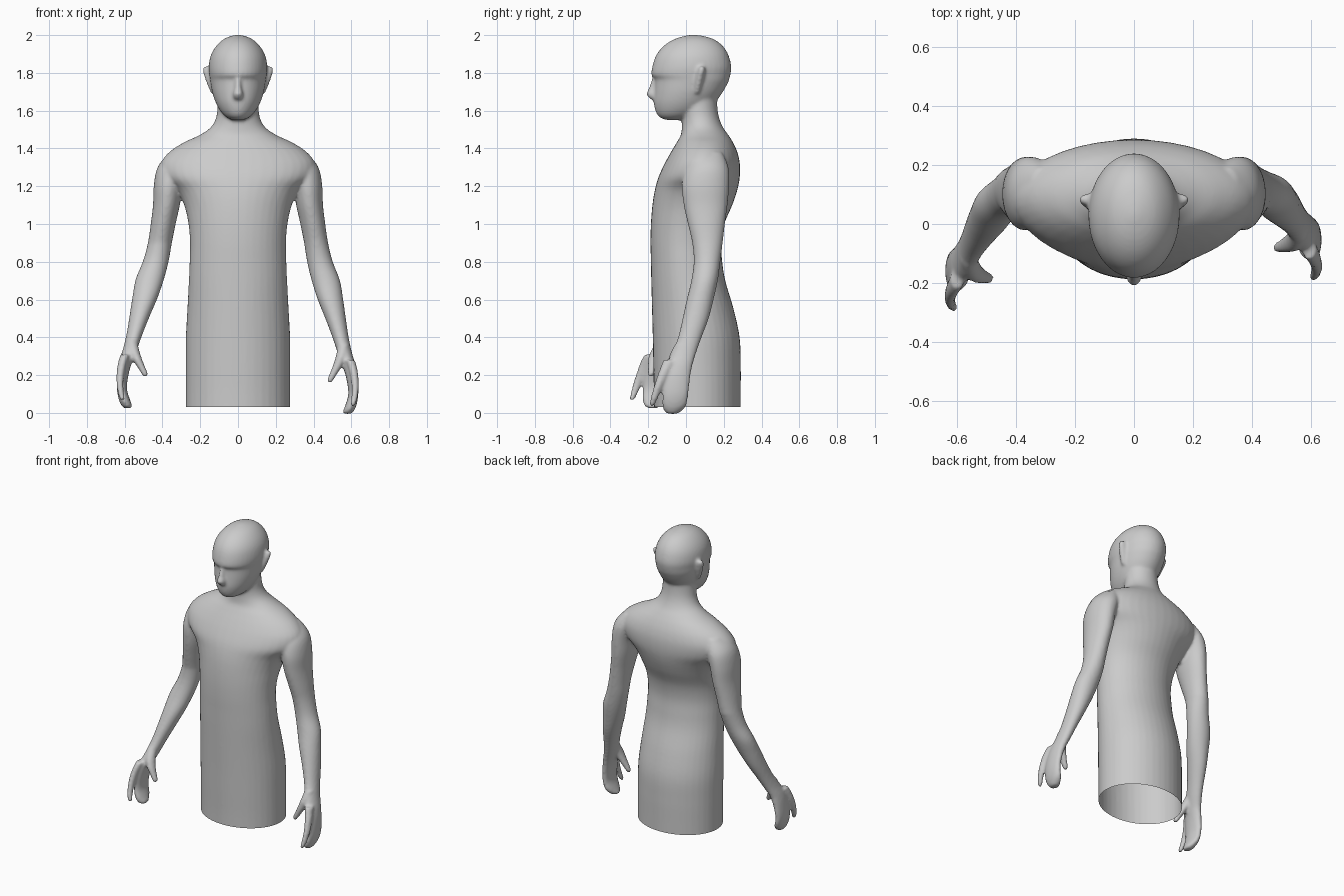
import bpy, bmesh, math

SIDES = 40
bm = bmesh.new()


def spline(rows, steps=5):
    """Catmull-Rom interpolation through rows of numbers."""
    out = []
    for i in range(len(rows) - 1):
        a, b, c, d = (rows[max(i - 1, 0)], rows[i], rows[i + 1],
                      rows[min(i + 2, len(rows) - 1)])
        for s in range(steps):
            t = s / steps
            out.append([0.5 * (2 * q + (r - p) * t + (2 * p - 5 * q + 4 * r - w) * t * t
                               + (3 * q - p - 3 * r + w) * t ** 3)
                        for p, q, r, w in zip(a, b, c, d)])
    out.append(list(rows[-1]))
    return out


def loft(rows, pose=lambda x, y, z: (x, y, z)):
    """Closed loft through horizontal ovals given as (z, x0, x1, y0, y1)."""
    rings = []
    for z, x0, x1, y0, y1 in spline(rows):
        ring = []
        for k in range(SIDES):
            a = 2 * math.pi * k / SIDES
            x = (x0 + x1) / 2 + (x1 - x0) / 2 * math.cos(a)
            y = (y0 + y1) / 2 + (y1 - y0) / 2 * math.sin(a)
            ring.append(bm.verts.new(pose(x, y, z)))
        rings.append(ring)
    faces = [bm.faces.new((p[k], p[(k + 1) % SIDES], q[(k + 1) % SIDES], q[k]))
             for p, q in zip(rings, rings[1:]) for k in range(SIDES)]
    faces += [bm.faces.new(rings[0]), bm.faces.new(rings[-1])]
    bmesh.ops.recalc_face_normals(bm, faces=faces)


def centred(rows):
    return [(z, -w, w, y0, y1) for z, w, y0, y1 in rows]


def left_pose(x, y, z):
    """Mirrored arm with the forearm swung further forward."""
    t = min(max((0.9 - z) / 0.65, 0), 1)
    return -x - 0.004 * t, y - 0.105 * t, z + 0.03 * t


# torso, shoulders and neck: z, half width, front, back
loft(centred([
    (-0.06, .277, -.17, .29), (.1, .277, -.17, .29), (.25, .277, -.173, .29),
    (.4, .276, -.176, .284), (.55, .268, -.18, .252), (.7, .260, -.184, .208),
    (.8, .256, -.186, .192), (.9, .254, -.188, .186), (1.0, .262, -.186, .203),
    (1.1, .285, -.178, .245), (1.18, .325, -.165, .272), (1.25, .395, -.145, .285),
    (1.32, .408, -.113, .285), (1.38, .365, -.08, .272), (1.43, .29, -.05, .25),
    (1.47, .205, -.028, .225), (1.51, .146, -.022, .197), (1.56, .117, -.022, .176),
    (1.62, .108, -.03, .166), (1.70, .105, -.03, .165)]))

# head: z, half width, front, back
loft(centred([
    (1.55, .03, -.10, .0), (1.562, .055, -.135, .03), (1.58, .078, -.153, .07),
    (1.61, .101, -.165, .12), (1.65, .121, -.171, .16), (1.70, .137, -.169, .196),
    (1.75, .146, -.166, .223), (1.77, .149, -.168, .23), (1.79, .152, -.183, .235),
    (1.83, .155, -.179, .24), (1.88, .148, -.164, .230), (1.92, .131, -.140, .212),
    (1.955, .104, -.103, .182), (1.98, .073, -.058, .143), (1.995, .037, -.01, .093),
    (2.002, .004, .03, .042)]))

# nose: z, half width, front, back
loft(centred([
    (1.655, .012, -.178, -.14), (1.668, .026, -.197, -.13), (1.69, .028, -.210, -.13),
    (1.72, .020, -.197, -.13), (1.78, .014, -.178, -.13)]))

ear = [(1.69, .118, .142, .045, .070), (1.73, .12, .160, .045, .082),
       (1.78, .12, .178, .052, .096), (1.815, .12, .188, .062, .102),
       (1.835, .135, .184, .072, .098)]

# arm from shoulder to joined fingers
arm = [(1.38, .27, .355, .05, .19), (1.33, .25, .407, .015, .215),
       (1.28, .265, .433, -.01, .228), (1.2, .29, .446, -.022, .228),
       (1.1, .308, .45, -.012, .22), (1.0, .33, .462, .01, .206),
       (.9, .35, .477, .033, .194), (.8, .366, .502, .041, .182),
       (.7, .39, .54, .028, .168), (.6, .422, .557, .004, .146),
       (.5, .462, .571, -.018, .12), (.4, .50, .586, -.042, .083),
       (.32, .527, .603, -.075, .055), (.25, .553, .623, -.10, .034),
       (.18, .574, .634, -.118, .022), (.1, .584, .637, -.124, .013),
       (.04, .568, .627, -.126, .002), (.005, .555, .610, -.112, -.03),
       (-.005, .565, .598, -.09, -.05)]
thumb = [(.36, .53, .59, -.06, .01), (.30, .518, .575, -.09, -.015),
         (.25, .502, .553, -.097, -.035), (.205, .484, .524, -.098, -.052),
         (.175, .472, .506, -.097, -.062), (.16, .478, .494, -.09, -.07)]
index_finger = [(.28, .57, .62, -.12, -.05), (.21, .592, .636, -.147, -.09),
                (.14, .602, .640, -.170, -.122), (.08, .60, .633, -.187, -.148),
                (.045, .595, .622, -.193, -.165), (.035, .602, .614, -.186, -.174)]

loft(ear)
loft(ear, lambda x, y, z: (-x, y, z))
for part in (arm, thumb, index_finger):
    loft(part)
    loft(part, left_pose)

# fuse all parts into one smooth skin
source = bpy.data.meshes.new("parts")
bm.to_mesh(source)
bm.free()
body = bpy.data.objects.new("upper_body", source)
bpy.context.collection.objects.link(body)
remesh = body.modifiers.new("fuse", 'REMESH')
remesh.mode = 'VOXEL'
remesh.voxel_size = 0.009
soften = body.modifiers.new("soften", 'SMOOTH')
soften.factor = 0.5
soften.iterations = 6
skin = bpy.data.meshes.new_from_object(
    body.evaluated_get(bpy.context.evaluated_depsgraph_get()))
body.modifiers.clear()

# cut the waist open
bm = bmesh.new()
bm.from_mesh(skin)
waist = [f for f in bm.faces if abs(f.calc_center_median().x) < 0.4]
geom = waist + list({e for f in waist for e in f.edges}) + list({v for f in waist for v in f.verts})
bmesh.ops.bisect_plane(bm, geom=geom, plane_co=(0, 0, 0.03), plane_no=(0, 0, 1))
below = [f for f in bm.faces
         if f.calc_center_median().z < 0.03 and abs(f.calc_center_median().x) < 0.4]
bmesh.ops.delete(bm, geom=below, context='FACES')
for f in bm.faces:
    f.smooth = True
bm.to_mesh(skin)
bm.free()
body.data = skin
